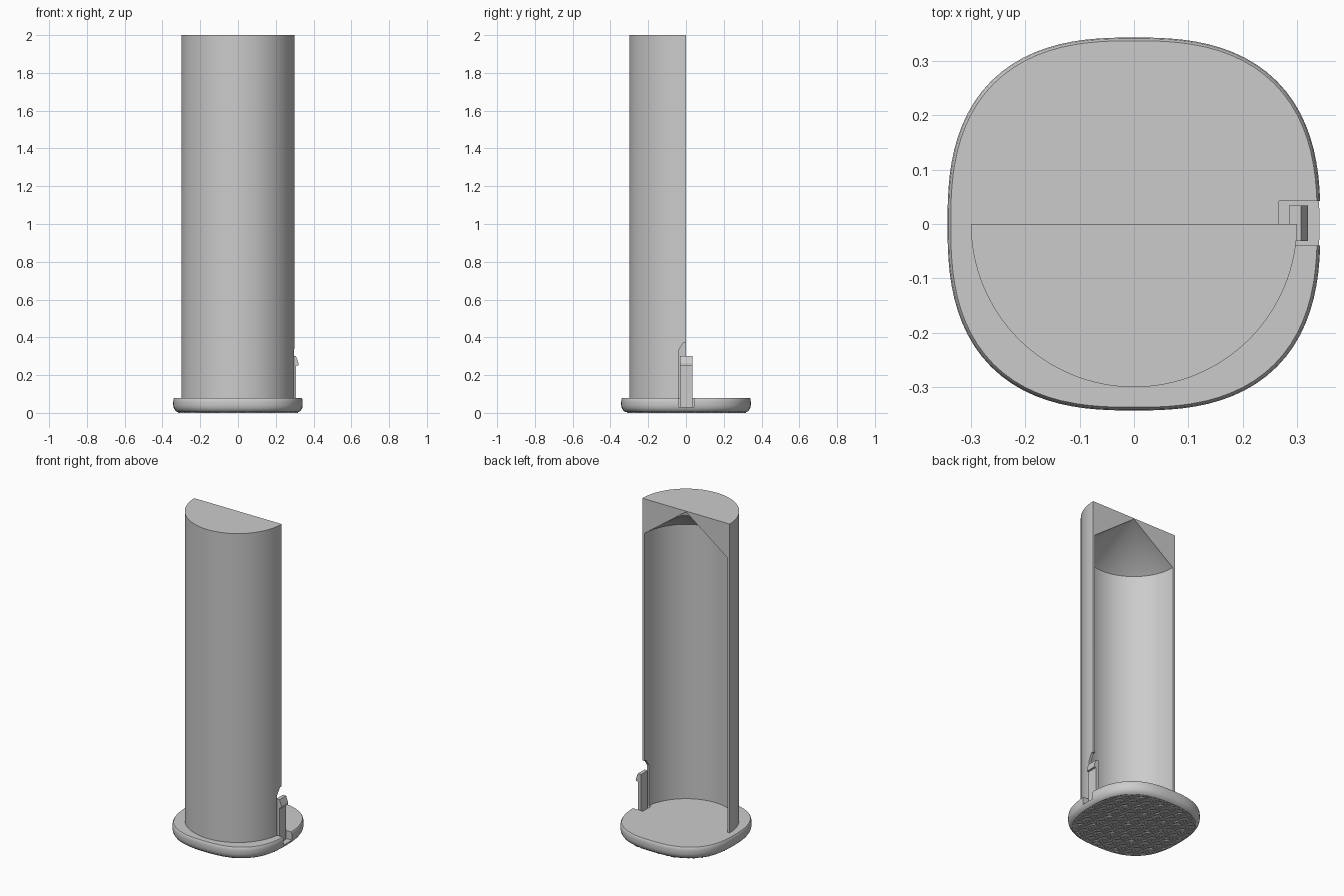
import bpy, bmesh, math

cube = bpy.data.objects.get("Cube")
if cube:
    bpy.data.objects.remove(cube)

# Plain grey plastic
grey = bpy.data.materials.new("grey plastic")
grey.use_nodes = True
COLOUR = (0.6, 0.6, 0.6, 1)
grey.diffuse_color = COLOUR
grey.node_tree.nodes["Principled BSDF"].inputs["Base Color"].default_value = COLOUR


def loft(bm, sections):
    """Skin a run of equal closed outlines and cap both ends."""
    rows = [[bm.verts.new(p) for p in s] for s in sections]
    n = len(rows[0])
    for a, b in zip(rows, rows[1:]):
        for i in range(n):
            k = (i + 1) % n
            bm.faces.new((a[i], a[k], b[k], b[i]))
    bm.faces.new(rows[0][::-1])
    bm.faces.new(rows[-1])


def make(name, bm, weld=True):
    if weld:
        bmesh.ops.remove_doubles(bm, verts=bm.verts, dist=1e-5)
    bmesh.ops.recalc_face_normals(bm, faces=bm.faces)
    mesh = bpy.data.meshes.new(name)
    bm.to_mesh(mesh)
    bm.free()
    mesh.materials.append(grey)
    ob = bpy.data.objects.new(name, mesh)
    bpy.context.collection.objects.link(ob)
    return ob


def lofted(name, sections):
    bm = bmesh.new()
    loft(bm, sections)
    return make(name, bm)


def activate(ob):
    bpy.ops.object.select_all(action="DESELECT")
    ob.select_set(True)
    bpy.context.view_layer.objects.active = ob


def cut(ob, cutter):
    activate(ob)
    mod = ob.modifiers.new("notch", "BOOLEAN")
    mod.operation, mod.solver, mod.object = "DIFFERENCE", "EXACT", cutter
    bpy.ops.object.modifier_apply(modifier=mod.name)
    bpy.data.objects.remove(cutter)


def smooth(ob, degrees=30):
    activate(ob)
    bpy.ops.object.shade_smooth_by_angle(angle=math.radians(degrees))


HALF, POWER, FLOOR, RELIEF = 0.343, 2.6, 0.08, 0.004


def rounded_square(half, z, steps=96):
    pts = []
    for i in range(steps):
        a = math.tau * i / steps
        c, s = math.cos(a), math.sin(a)
        r = half / (abs(c) ** POWER + abs(s) ** POWER) ** (1 / POWER)
        pts.append((r * c, r * s, z))
    return pts


# Base plate with a softly rounded rim, notched for the clip
rim = [(RELIEF, 0.022), (0.012, 0.011), (0.025, 0.003), (0.04, 0),
       (0.06, 0), (0.074, 0.002), (FLOOR, 0.006)]
base = lofted("base_plate", [rounded_square(HALF - inset, z) for z, inset in rim])
notch = [(0.267, -0.04), (0.4, -0.04), (0.4, 0.042), (0.267, 0.042)]
cut(base, lofted("base_cutter", [[(x, y, z) for x, y in notch] for z in (0.03, 0.2)]))
smooth(base)

# Half-round shell with a cone-topped hollow, turned through half a circle
profile = [(0.3, FLOOR), (0.3, 2), (0, 2), (0, 1.995), (0.285, 1.785), (0.285, FLOOR)]
STEPS = 64
turns = [math.pi * (1 + i / STEPS) for i in range(STEPS + 1)]
shell = lofted("half_shell", [[(r * math.cos(a), r * math.sin(a), z) for r, z in profile]
                              for a in turns])
slot = [(-0.04, 0), (0.1, 0), (0.1, 0.37), (-0.015, 0.37), (-0.04, 0.33)]
cut(shell, lofted("shell_cutter", [[(x, y, z) for y, z in slot] for x in (0.25, 0.4)]))
smooth(shell)

# Snap clip with a hooked tip
hook = [(0.285, 0.03), (0.307, 0.03), (0.307, 0.25), (0.32, 0.25),
        (0.32, 0.265), (0.307, 0.3), (0.285, 0.3)]
lofted("snap_clip", [[(x, y, z) for x, z in hook] for y in (-0.031, 0.034)])

# Underside grip: overlapping rows of concentric raised arcs
R, RINGS, SEGS, WIDE = 0.07, 4, 32, 0.008


def centre(col, row):
    return (2 * col + row % 2) * R, row * R / 2


def visible(x, y, row):
    edge = HALF - 0.03
    if abs(x / edge) ** POWER + abs(y / edge) ** POWER > 1:
        return False
    for above in (row + 1, row + 2, row + 3):
        for col in range(-4, 4):
            cx, cy = centre(col, above)
            if math.hypot(x - cx, y - cy) < R:
                return False
    return True


bm = bmesh.new()
for row in range(-12, 12):
    for col in range(-4, 4):
        cx, cy = centre(col, row)
        for ring in range(1, RINGS + 1):
            outer = R * ring / RINGS
            inner = outer - WIDE
            for i in range(SEGS):
                mid = math.tau * (i + 0.5) / SEGS
                if not visible(cx + outer * math.cos(mid), cy + outer * math.sin(mid), row):
                    continue
                ends = [math.tau * k / SEGS for k in (i, i + 1)]
                loft(bm, [[(cx + r * math.cos(a), cy + r * math.sin(a), z)
                           for r, z in ((inner, 0), (outer, 0),
                                        (outer, RELIEF), (inner, RELIEF))]
                          for a in ends])
make("underside_grip", bm, weld=False)
